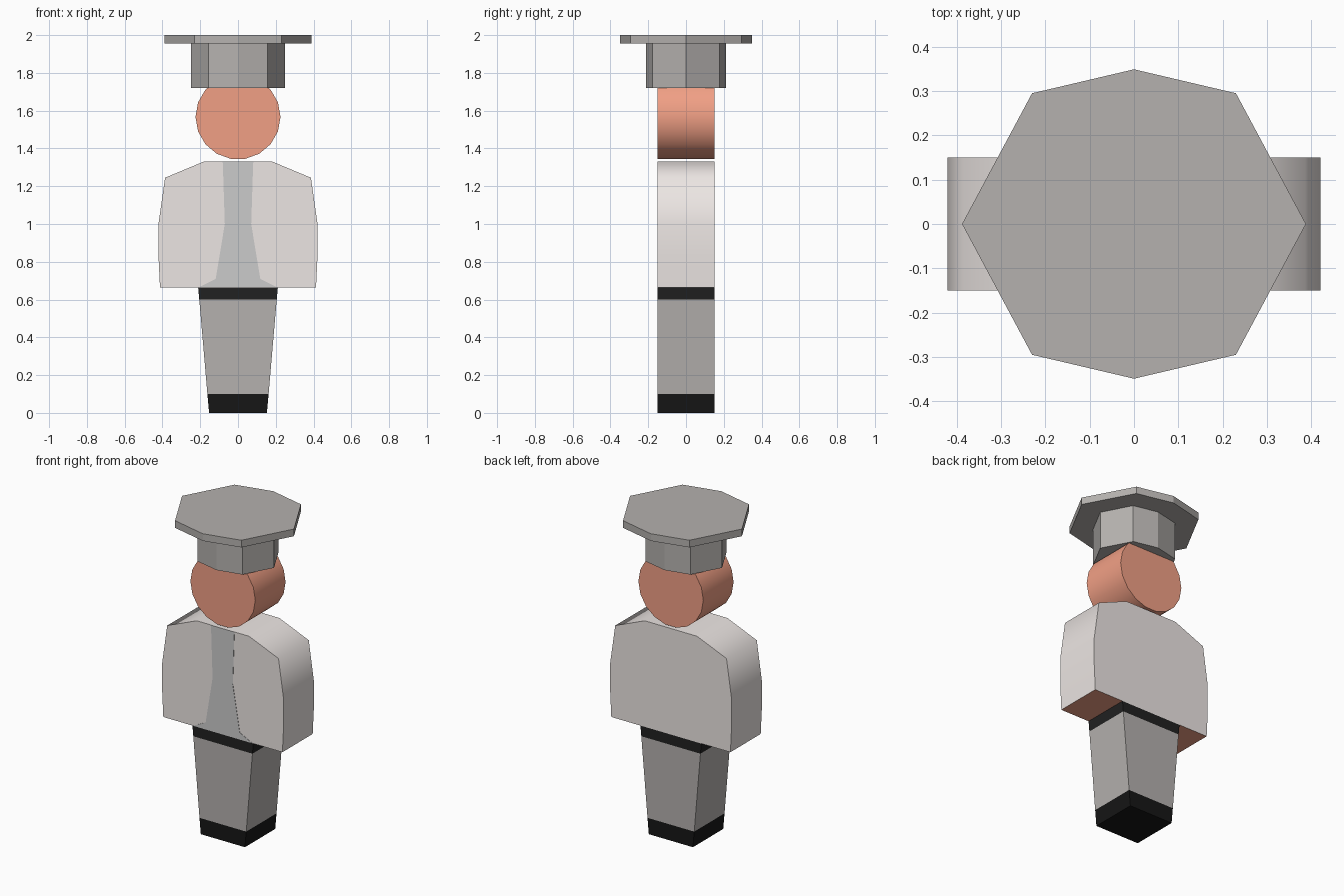
import bpy, bmesh, math

if "Cube" in bpy.data.objects:
    bpy.data.objects.remove(bpy.data.objects["Cube"])


def material(name, r, g, b):
    m = bpy.data.materials.new(name)
    m.diffuse_color = (r, g, b, 1)
    m.use_nodes = True
    m.node_tree.nodes["Principled BSDF"].inputs["Base Color"].default_value = m.diffuse_color
    return m


GREY = material("uniform_grey", 0.46, 0.44, 0.425)
PANEL = material("shirt_grey", 0.52, 0.52, 0.52)
JACKET = material("jacket_white", 0.84, 0.79, 0.77)
SKIN = material("skin", 0.88, 0.35, 0.235)
BLACK = material("black", 0.008, 0.008, 0.008)
BELT = material("belt_black", 0.015, 0.015, 0.015)


def prism(name, points, start, depth, mat, axis="y", smooth=0):
    """Extrude a closed outline along y (outline in x, z) or z (outline in x, y)."""
    place = (lambda a, b: (a, start, b)) if axis == "y" else (lambda a, b: (a, b, start))
    bm = bmesh.new()
    face = bm.faces.new([bm.verts.new(place(*p)) for p in points])
    out = bmesh.ops.extrude_face_region(bm, geom=[face])
    moved = [v for v in out["geom"] if isinstance(v, bmesh.types.BMVert)]
    bmesh.ops.translate(bm, verts=moved, vec=(0, depth, 0) if axis == "y" else (0, 0, depth))
    bmesh.ops.recalc_face_normals(bm, faces=bm.faces)
    mesh = bpy.data.meshes.new(name)
    bm.to_mesh(mesh)
    bm.free()
    mesh.materials.append(mat)
    if smooth:
        mesh.shade_smooth()
        mesh.set_sharp_from_angle(angle=math.radians(smooth))
    obj = bpy.data.objects.new(name, mesh)
    bpy.context.collection.objects.link(obj)
    return obj


def mirrored(half):
    """Close a right-hand half outline by mirroring it across x = 0."""
    return half + [(-x, z) for x, z in reversed(half)]


def octagon(rx, ry, dx, dy):
    """Stretched octagon with corners on both axes and at (+-dx, +-dy)."""
    return [(rx, 0), (dx, dy), (0, ry), (-dx, dy), (-rx, 0), (-dx, -dy), (0, -ry), (dx, -dy)]


D = 0.15  # half depth of the body

# Tapered legs in three stacked bands
for name, low, high, mat in (
    ("shoes", (0.153, 0.0), (0.162, 0.1), BLACK),
    ("trousers", (0.162, 0.1), (0.205, 0.6), GREY),
    ("belt", (0.205, 0.6), (0.211, 0.665), BELT),
):
    prism(name, mirrored([low, high]), -D, 2 * D, mat)

# Jacket with rounded shoulders; its underside shows the hands
jacket = prism("jacket", mirrored([(0.413, 0.665), (0.421, 0.83), (0.421, 1.0),
                                   (0.386, 1.245), (0.182, 1.33)]),
               -D, 2 * D, JACKET, smooth=65)
jacket.data.materials.append(SKIN)
for poly in jacket.data.polygons:
    if poly.normal.z < -0.9:
        poly.material_index = 1

# Shirt front, a thin inlay on the jacket
prism("shirt_front", mirrored([(0.205, 0.666), (0.118, 0.71), (0.07, 1.0),
                               (0.078, 1.25), (0.081, 1.33)]),
      -D - 0.002, 0.004, PANEL)

# Head, a short disc facing forward
N = 18
head = [(0.225 * math.cos(2 * math.pi * i / N), 1.567 + 0.225 * math.sin(2 * math.pi * i / N))
        for i in range(N)]
prism("head", head, -D, 2 * D, SKIN, smooth=40)

# Cap band and flat wide top
prism("cap_band", octagon(0.25, 0.213, 0.155, 0.178), 1.72, 0.235, GREY, axis="z")
prism("cap_top", octagon(0.388, 0.349, 0.23, 0.295), 1.955, 0.045, GREY, axis="z")
